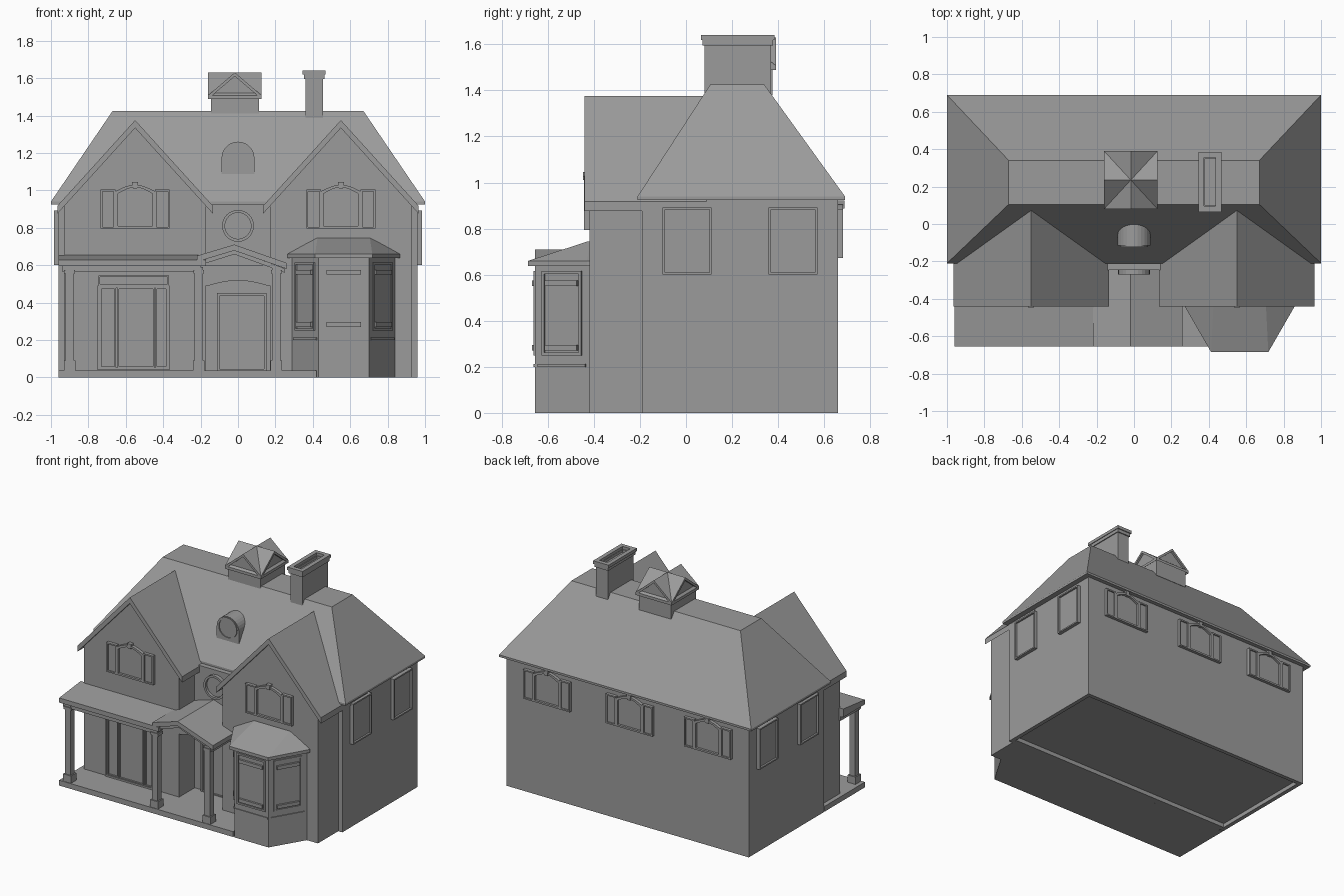
import bpy, bmesh, math
from mathutils import Matrix, Vector

if "Cube" in bpy.data.objects:
    bpy.data.objects.remove(bpy.data.objects["Cube"])

grey = bpy.data.materials.new("plain grey")
grey.diffuse_color = (0.33, 0.33, 0.33, 1)
grey.use_nodes = True
grey.node_tree.nodes["Principled BSDF"].inputs["Base Color"].default_value = grey.diffuse_color


def wall(deg=0, x=0, y=0, z=0):
    """Wall space: u along the wall, v up, d outwards. 0 degrees faces front."""
    a = math.radians(deg)
    u, v, d = Vector((math.cos(a), math.sin(a), 0)), Vector((0, 0, 1)), Vector((math.sin(a), -math.cos(a), 0))
    m = Matrix((u, v, d)).transposed().to_4x4()
    return Matrix.Translation((x, y, z)) @ m


FRONT, PLAN = wall(), Matrix()


def finish(name, bm, m):
    bmesh.ops.recalc_face_normals(bm, faces=bm.faces)
    bm.transform(m)
    me = bpy.data.meshes.new(name)
    bm.to_mesh(me)
    bm.free()
    me.materials.append(grey)
    ob = bpy.data.objects.new(name, me)
    bpy.context.collection.objects.link(ob)
    return ob


def loft(name, rings, m=PLAN, closed=False):
    bm = bmesh.new()
    vs = [[bm.verts.new(p) for p in r] for r in rings]
    pairs = list(zip(vs, vs[1:])) + ([(vs[-1], vs[0])] if closed else [])
    for a, b in pairs:
        for i in range(len(a)):
            j = (i + 1) % len(a)
            bm.faces.new((a[i], a[j], b[j], b[i]))
    if not closed:
        bm.faces.new(vs[0])
        bm.faces.new(vs[-1])
    return finish(name, bm, m)


def at(pts, d):
    return [(p[0], p[1], d) for p in pts]


def prism(name, pts, d0, d1, m=FRONT):
    return loft(name, [at(pts, d0), at(pts, d1)], m)


def frame(name, outer, inner, d0, d1, m=FRONT):
    return loft(name, [at(outer, d0), at(outer, d1), at(inner, d1), at(inner, d0)], m, True)


def rect(u0, u1, v0, v1):
    return [(u0, v0), (u1, v0), (u1, v1), (u0, v1)]


def box(name, x0, x1, y0, y1, z0, z1):
    return prism(name, rect(x0, x1, y0, y1), z0, z1, PLAN)


def rect_frame(name, u0, u1, v0, v1, t, d, m=FRONT):
    frame(name, rect(u0, u1, v0, v1), rect(u0 + t, u1 - t, v0 + t, v1 - t), -0.005, d, m)


def circle(r, cx, cz, n=24):
    return [(cx + r * math.cos(2 * math.pi * i / n), cz + r * math.sin(2 * math.pi * i / n)) for i in range(n)]


def arch(u, v0, v1, rise, n=8):
    """Rectangle with a curved top."""
    return [(-u, v0), (u, v0)] + [(u - 2 * u * i / n, v1 + rise * math.sin(math.pi * i / n)) for i in range(n + 1)]


def chevron(name, left, peak, right, t, d0, d1, m=FRONT):
    pts = [left, peak, right] + [(p[0], p[1] - t) for p in (right, peak, left)]
    prism(name, pts, d0, d1, m)


def shuttered_window(name, m):
    for s in (-1, 1):
        a, b = sorted((s * 0.105, s * 0.185))
        rect_frame(name + "_shutter_frame", a, b, 0, 0.21, 0.01, 0.022, m)
        prism(name + "_shutter", rect(a, b, 0, 0.21), -0.005, 0.012, m)
    frame(name + "_frame", arch(0.105, 0, 0.2, 0.035), arch(0.092, 0.013, 0.187, 0.034), -0.005, 0.022, m)
    prism(name + "_pane", arch(0.1, 0.005, 0.19, 0.035), -0.005, 0.006, m)
    prism(name + "_keystone", [(-0.011, 0.215), (0.011, 0.215), (0.016, 0.25), (-0.016, 0.25)], -0.005, 0.027, m)


# main body with a recessed underside, and cut-off hip roof
def ring(x, y0, y1, z):
    return at(rect(-x, x, y0, y1), z)


loft("main_walls", [ring(.93, -.16, .63, .03), ring(.93, -.16, .63, 0), ring(.96, -.19, .66, 0), ring(.96, -.19, .66, .935)])
loft("main_roof", [ring(1, -.21, .69, .925), ring(1, -.21, .69, .94), ring(.67, .105, .34, 1.425)])
box("entrance_wall", -0.18, 0.18, -0.245, -0.15, 0, 0.925)

# two front wings with gables and shuttered windows
for side, c in (("left", -0.55), ("right", 0.55)):
    prism(side + "_wing_walls", [(c - .378, 0), (c + .378, 0), (c + .378, .93), (c, 1.345), (c - .378, .93)], .15, .42)
    chevron(side + "_wing_roof", (c - .415, .918), (c, 1.375), (c + .415, .918), .042, -.09, .44)
    shuttered_window(side + "_wing_window", wall(0, c, -0.42, 0.795))

# round window over the porch
frame("round_window_frame", circle(.085, 0, .81), circle(.07, 0, .81), .24, .27)
prism("round_window_pane", circle(.075, 0, .81), .24, .251)

# arched roof dormer with a round window
prism("dormer", [(-.088, 1.07), (.088, 1.07)] + [(.088 * math.cos(math.pi * i / 14), 1.172 + .088 * math.sin(math.pi * i / 14)) for i in range(15)], -.02, .115)
frame("dormer_window_frame", circle(.075, 0, 1.18), circle(.067, 0, 1.18), .11, .122)

# side windows
for deg, side in ((90, "right"), (-90, "left")):
    s = 1 if deg > 0 else -1
    for y in (0.005, 0.465):
        m = wall(deg, s * 0.96, y)
        rect_frame(side + "_window_frame", -.106, .106, .6, .892, .01, .025, m)
        prism(side + "_window_pane", rect(-.1, .1, .605, .887), -.005, .012, m)

# back windows
for x in (-0.645, -0.025, 0.63):
    shuttered_window("back_window", wall(180, x, 0.66, 0.672))

# cupola with crossing gables
cx, cy = -0.017, 0.235
for deg, half, depth in ((0, .138, .15), (90, .15, .138)):
    m = wall(deg, cx, cy)
    prism("cupola_body", [(-half + .01, 1.38), (half - .01, 1.38), (half - .01, 1.505), (0, 1.61), (-half + .01, 1.505)], -depth + .01, depth - .01, m)
    chevron("cupola_roof", (-half - .005, 1.508), (0, 1.63), (half + .005, 1.508), .02, -depth - .005, depth + .005, m)

# chimney with a hollow cap
box("chimney_stack", .36, .455, .08, .37, 1.3, 1.6)
frame("chimney_band", rect(.352, .462, .072, .378), rect(.38, .435, .1, .35), 1.595, 1.62, PLAN)
frame("chimney_cap", rect(.345, .467, .065, .385), rect(.375, .437, .095, .355), 1.618, 1.64, PLAN)

# porch floor, roof, beam and columns
box("porch_floor", -.96, .42, -.655, -.2, 0, .038)
prism("porch_roof", [(.41, .595), (.655, .595), (.655, .628), (.41, .655)], -.96, -.17, wall(0) @ Matrix(((0, 0, 1, 0), (0, 1, 0, 0), (1, 0, 0, 0), (0, 0, 0, 1))))
box("porch_beam", -.94, -.2, -.64, -.595, .565, .6)
box("porch_end_beam", -.94, -.895, -.64, -.41, .565, .6)
chevron("porch_gable_roof", (-.22, .65), (-.02, .71), (.26, .612), .032, .24, .655)
chevron("porch_gable_trim", (-.21, .62), (-.02, .68), (.25, .582), .022, .24, .64)
for x in (-.9, -.21, .205):
    box("column_shaft", x - .023, x + .023, -.643, -.597, .03, .59)
    box("column_base", x - .031, x + .031, -.651, -.589, .03, .09)
    box("column_cap", x - .029, x + .029, -.649, -.591, .555, .575)

# large ground-floor window
rect_frame("living_window_frame", -.75, -.365, .04, .49, .012, .015, wall(0, 0, -.42))
rect_frame("living_window_transom", -.745, -.37, .49, .545, .008, .015, wall(0, 0, -.42))
for u0, u1 in ((-.738, -.652), (-.645, -.447), (-.44, -.377)):
    rect_frame("living_window_sash", u0, u1, .05, .48, .008, .01, wall(0, 0, -.42))

# entrance arch and door
prism("entrance_lintel", [(-.175, .6), (-.175, .49)] + [(-.16 + .04 * i, .49 + .028 * math.sin(math.pi * i / 8)) for i in range(9)] + [(.175, .49), (.175, .6)], .39, .42)
rect_frame("door_frame", -.112, .152, .03, .45, .014, .02, wall(0, 0, -.245))
prism("door", rect(-.1, .14, .035, .44), .24, .253)

# bay window with sloped roof
bay = [(.29, -.41), (.29, -.42), (.43, -.655), (.70, -.655), (.84, -.42), (.84, -.41)]
eave = [(.265, -.41), (.265, -.43), (.412, -.685), (.718, -.685), (.865, -.43), (.865, -.41)]
top = [(.42, -.41), (.42, -.415), (.425, -.425), (.705, -.425), (.71, -.415), (.71, -.41)]
prism("bay_walls", bay, 0, .65, PLAN)
loft("bay_roof", [at(eave, .637), at(eave, .66), at(top, .745)])
for deg, x, y, w in ((0, .565, -.655, .112), (59.2, .77, -.5375, .1), (-59.2, .36, -.5375, .1)):
    m = wall(deg, x, y)
    rect_frame("bay_panel_frame", -w, w, .25, .615, .012, .008, m)
    prism("bay_sill", rect(-w - .02, w + .02, .2, .212), -.005, .006, m)
    for v in (.27, .55):
        prism("bay_moulding", rect(-w + .02, w - .02, v, v + .025), -.005, .014, m)
